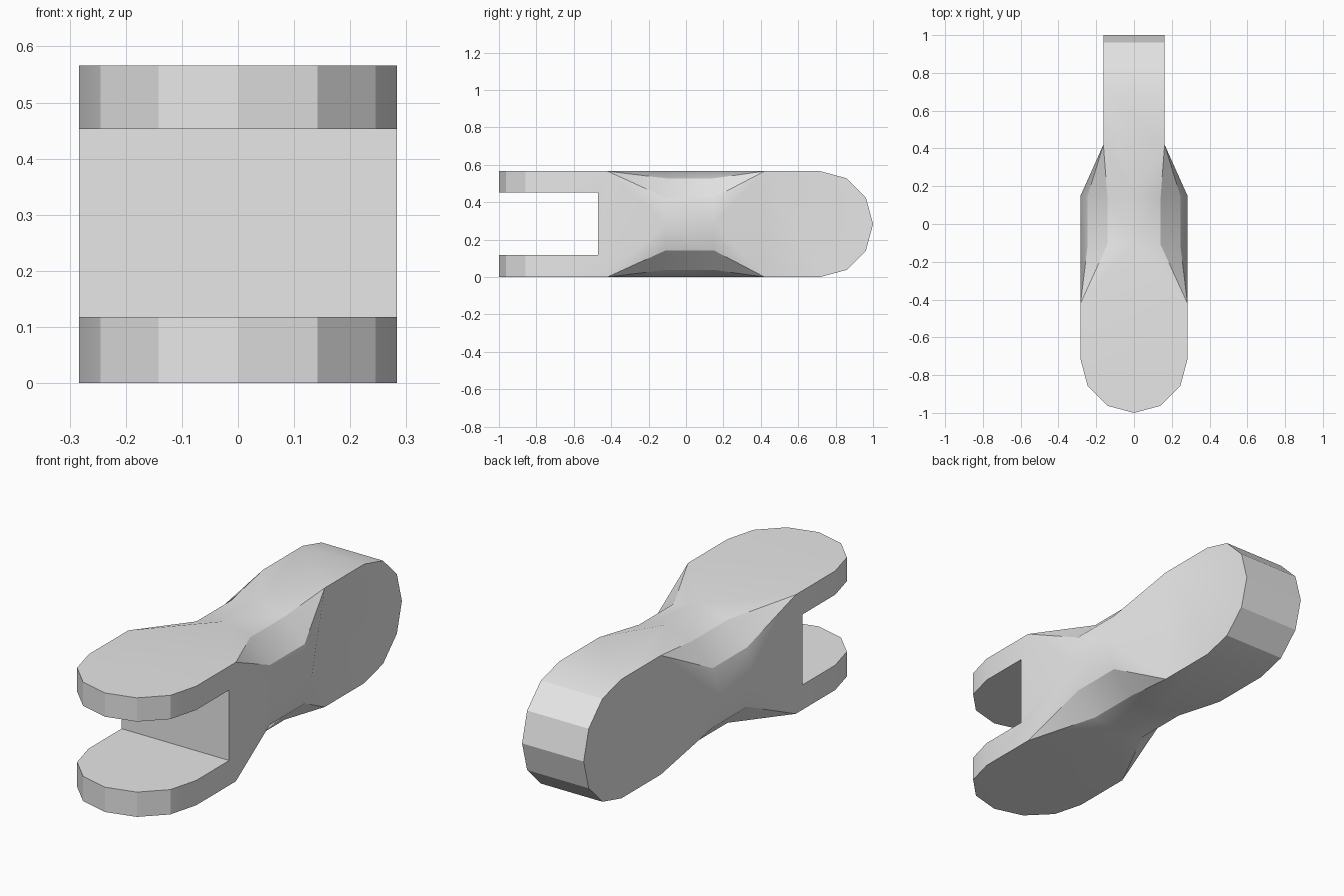
import bpy, bmesh
from math import sin, cos, radians
from mathutils import Vector

if "Cube" in bpy.data.objects:
    bpy.data.objects.remove(bpy.data.objects["Cube"])

R = 0.283            # half height, and radius of all rounded parts
TANG = 0.162         # half thickness of the tang
FORK_Y, WAIST_A, WAIST_B, TANG_Y = -0.42, -0.11, 0.15, 0.42

steel = bpy.data.materials.new("light grey steel")
steel.use_nodes = True
steel.diffuse_color = (0.8, 0.8, 0.8, 1)
steel.node_tree.nodes["Principled BSDF"].inputs["Base Color"].default_value = (0.8, 0.8, 0.8, 1)


def rect(half_w, y):
    return [Vector((sx * half_w, y, R + sz * R)) for sx in (-1, 1) for sz in (-1, 1)]


def ring(y):
    return [Vector((R * sin(radians(a)), y, R + R * cos(radians(a)))) for a in range(0, 360, 30)]


def arc():
    return [(R * sin(radians(a)), R * cos(radians(a))) for a in range(-90, 91, 30)]


bm = bmesh.new()


def hull(points):
    verts = [bm.verts.new(p) for p in points]
    bmesh.ops.convex_hull(bm, input=verts)


# fork with rounded plan, dodecagon waist, tang with rounded side profile
fork_end = [Vector((s, -1 + R - c, z)) for s, c in arc() for z in (0, 2 * R)]
tang_end = [Vector((x, 1 - R + c, R + s)) for s, c in arc() for x in (-TANG, TANG)]
hull(fork_end + rect(R, FORK_Y))
hull(rect(R, FORK_Y) + ring(WAIST_A))
hull(ring(WAIST_A) + ring(WAIST_B))
hull(ring(WAIST_B) + rect(TANG, TANG_Y))
hull(rect(TANG, TANG_Y) + tang_end)

# open the joints between sections and weld them into one skin
joints = (FORK_Y, WAIST_A, WAIST_B, TANG_Y)
caps = [f for f in bm.faces
        if any(all(abs(v.co.y - j) < 1e-4 for v in f.verts) for j in joints)]
bmesh.ops.delete(bm, geom=caps, context='FACES')
bmesh.ops.remove_doubles(bm, verts=bm.verts[:], dist=1e-4)
bmesh.ops.dissolve_limit(bm, angle_limit=radians(0.5), verts=bm.verts[:], edges=bm.edges[:])
bmesh.ops.recalc_face_normals(bm, faces=bm.faces[:])
mesh = bpy.data.meshes.new("chain_link")
bm.to_mesh(mesh)
bm.free()
mesh.materials.append(steel)
link = bpy.data.objects.new("chain_link", mesh)
bpy.context.collection.objects.link(link)

# slot through the fork
bpy.ops.mesh.primitive_cube_add(size=1, location=(0, -0.835, 0.2855))
slot = bpy.context.object
slot.name = "slot_cutter"
slot.scale = (1, 0.73, 0.335)
slot.hide_render = True
slot.data.materials.append(steel)
cut = link.modifiers.new("slot", 'BOOLEAN')
cut.operation = 'DIFFERENCE'
cut.solver = 'EXACT'
cut.object = slot

bpy.ops.object.select_all(action='DESELECT')
link.select_set(True)
bpy.context.view_layer.objects.active = link
bpy.ops.object.modifier_apply(modifier=cut.name)
bpy.data.objects.remove(slot)
bpy.ops.object.shade_smooth_by_angle(angle=radians(29))
